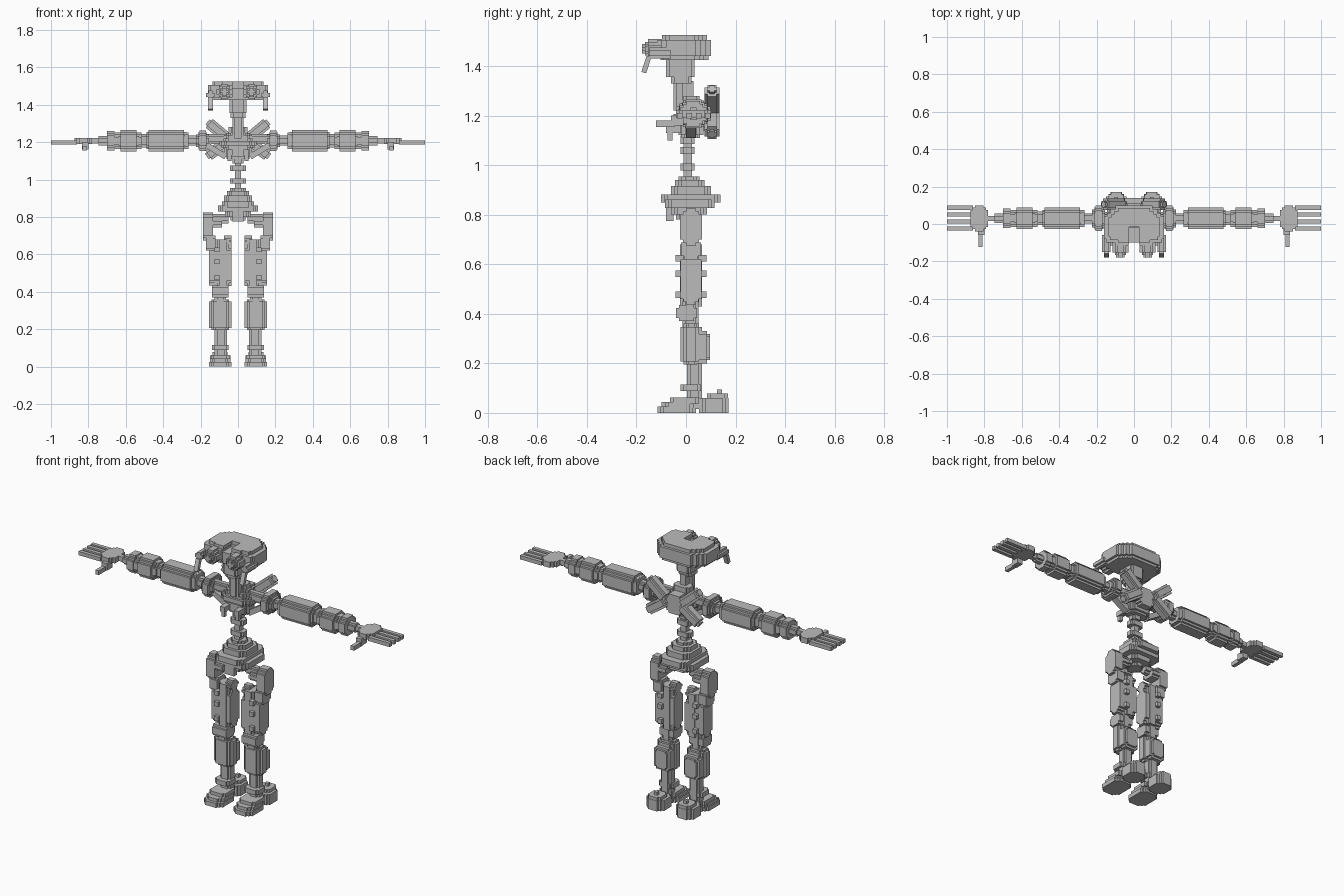
import bpy, bmesh, math
from mathutils import Matrix, Vector

if "Cube" in bpy.data.objects:
    bpy.data.objects.remove(bpy.data.objects["Cube"])

grey = bpy.data.materials.new("plain grey")
grey.diffuse_color = (0.5, 0.5, 0.5, 1)
grey.use_nodes = True
grey.node_tree.nodes["Principled BSDF"].inputs["Base Color"].default_value = grey.diffuse_color
S = 0.0125  # stair-step size


def finish(name, bm, mirror):
    bmesh.ops.recalc_face_normals(bm, faces=bm.faces)
    me = bpy.data.meshes.new(name)
    bm.to_mesh(me)
    bm.free()
    me.materials.append(grey)
    ob = bpy.data.objects.new(name, me)
    bpy.context.collection.objects.link(ob)
    if mirror:
        ob.modifiers.new("mirror", 'MIRROR').use_mirror_merge = False
    return ob


def loft(bm, rings):
    """Skin a list of equally long point rings and cap both ends."""
    vs = [[bm.verts.new(p) for p in r] for r in rings]
    n = len(vs[0])
    for a, b in zip(vs, vs[1:]):
        for i in range(n):
            bm.faces.new((a[i], a[(i + 1) % n], b[(i + 1) % n], b[i]))
    bm.faces.new(vs[0])
    bm.faces.new(vs[-1])


def stepped(a, b, n, s):
    """Rectangle outline with n stair steps at every corner."""
    q = [(a, b - n * s)]
    for k in range(1, n + 1):
        q += [(a - k * s, b - (n - k + 1) * s), (a - k * s, b - (n - k) * s)]
    return (q + [(-x, y) for x, y in reversed(q)] + [(-x, -y) for x, y in q]
            + [(x, -y) for x, y in reversed(q)])


def block(name, x, y, z, axis='z', n=1, s=S, end=0, mirror=False, rot=None):
    """Stepped prism filling the given bounds; end = number of stepped end layers."""
    lo, hi = Vector((x[0], y[0], z[0])), Vector((x[1], y[1], z[1]))
    c, h = (lo + hi) / 2, (hi - lo) / 2
    k = 'xyz'.index(axis)
    u, v = [i for i in range(3) if i != k]
    levels = [(-h[k], end * s)]
    for e in range(end, 0, -1):
        t = -h[k] + (end - e + 1) * s
        levels += [(t, e * s), (t, (e - 1) * s)]
    levels += [(-t, i) for t, i in reversed(levels)]
    rings = []
    for t, inset in levels:
        ring = []
        for a, b in stepped(h[u], h[v], n, s):
            p = Vector((0, 0, 0))
            p[u], p[v], p[k] = a * (1 - inset / h[u]), b * (1 - inset / h[v]), t
            ring.append((rot @ p if rot else p) + c)
        rings.append(ring)
    bm = bmesh.new()
    loft(bm, rings)
    return finish(name, bm, mirror)


# --- head: helmet with a front slot, eyes, jaw rods, neck
half = [(0.03, -0.02), (0.03, -0.115), (0.10, -0.115), (0.10, -0.10), (0.15, -0.10), (0.15, -0.08),
        (0.16, -0.08), (0.16, 0.04), (0.145, 0.04), (0.145, 0.06), (0.125, 0.06), (0.125, 0.08),
        (0.10, 0.08), (0.10, 0.10)]
plan = half + [(-x, y) for x, y in reversed(half)]
bm = bmesh.new()
loft(bm, [[(x * k, y * k, z) for x, y in plan] for z, k in
          ((1.425, .9), (1.44, .9), (1.44, 1), (1.505, 1), (1.505, .85), (1.525, .85))])
finish("helmet", bm, False)
block("face_plate", (-.045, .045), (-.10, 0), (1.425, 1.49), 'y')
block("eye", (.03, .115), (-.165, -.08), (1.43, 1.51), 'y', 2, end=1, mirror=True)
block("eye_lens", (.05, .095), (-.178, -.15), (1.45, 1.49), 'y', 1, mirror=True)
block("cheek", (.125, .17), (-.15, -.06), (1.43, 1.475), 'y', 1, mirror=True)
block("jaw_rod", (.135, .16), (-.17, -.15), (1.372, 1.44), 'z', 0, mirror=True,
      rot=Matrix.Rotation(math.radians(-18), 3, 'X'))
block("skull_base", (-.045, .045), (-.08, .035), (1.355, 1.43), 'z', 1)
block("neck_collar", (-.04, .04), (-.06, .022), (1.33, 1.357), 'z', 1)
block("neck", (-.03, .03), (-.05, 0), (1.22, 1.34), 'z', 1)
block("neck_back", (-.018, .018), (-.01, .03), (1.24, 1.34), 'z', 0)

# --- chest
block("chest_core", (-.075, .075), (-.03, .07), (1.11, 1.25), 'z', 2, end=1)
block("chest_top", (-.05, .05), (-.01, .055), (1.24, 1.28), 'z', 1)
block("chest_band", (-.10, .10), (-.05, .09), (1.17, 1.22), 'z', 3, end=1)
block("collar_bar", (-.17, .17), (0, .05), (1.19, 1.245), 'x', 1)
block("chest_knob", (.03, .06), (-.08, -.02), (1.13, 1.16), 'y', 0, mirror=True)
block("chest_tab", (.035, .055), (-.075, -.055), (1.10, 1.15), 'z', 0, mirror=True)
block("back_plate", (-.06, .06), (.05, .11), (1.14, 1.25), 'y', 2)
block("rib", (.055, .20), (0, .04), (1.145, 1.175), 'x', 0, mirror=True,
      rot=Matrix.Rotation(math.radians(-32), 3, 'Y'))
# back canisters, one pair up and one pair down
for nm, zc, ang in (("upper", 1.262, -40), ("lower", 1.165, 35)):
    block(nm + "_canister", (.035, .18), (.075, .135), (zc - .03, zc + .03), 'x', 1, end=1,
          mirror=True, rot=Matrix.Rotation(math.radians(ang), 3, 'Y'))

# --- arms
Z, Y = 1.208, 0.03


def arm(name, x0, x1, r, n=2, end=0, ry=None):
    block(name, (x0, x1), (Y - (ry or r), Y + (ry or r)), (Z - r, Z + r), 'x', n, end=end, mirror=True)


arm("shoulder", .155, .225, .046, 2, 1, .06)
arm("shoulder_cap", .17, .205, .054, 2, 0, .068)
arm("shoulder_axle", .22, .29, .027, 1)
arm("upper_arm_collar", .265, .285, .045, 1)
arm("upper_arm", .275, .49, .058, 2, 1)
arm("elbow", .485, .52, .036, 1)
arm("forearm", .515, .70, .045, 2)
arm("forearm_shell", .53, .64, .057, 2, 1)
arm("forearm_cuff", .66, .70, .052, 2, 0)
arm("wrist", .69, .745, .025, 1)
arm("wrist_rod", .74, .80, .014, 0)
block("palm", (.78, .875), (-.04, .10), (1.19, 1.222), 'z', 2, end=0, mirror=True)
for i, y in enumerate((-.025, .013, .051, .087)):
    block(f"finger_{i + 1}", (.86, 1.0), (y - .011, y + .011), (1.188, 1.21), 'x', 0, mirror=True)
block("thumb_base", (.80, .835), (-.06, -.01), (1.16, 1.20), 'y', 0, mirror=True)
block("thumb", (.81, .832), (-.122, -.045), (1.155, 1.18), 'y', 0, mirror=True)

# --- spine
block("spine", (-.017, .017), (-.01, .025), (.93, 1.13), 'z', 0)
for i, z in enumerate((1.06, .993)):
    block(f"vertebra_{i + 1}", (-.043, .043), (-.022, .035), (z - .014, z + .014), 'z', 1)
block("waist_ring", (-.03, .03), (-.022, .035), (1.085, 1.12), 'z', 1)

# --- pelvis: stacked stepped layers (half width, front, back, bottom, top)
for i, (w, f, b, z0, z1) in enumerate(((.043, -.03, .055, .925, .955), (.06, -.045, .075, .905, .94),
                                       (.075, -.06, .10, .88, .915), (.085, -.10, .14, .85, .882),
                                       (.107, -.085, .115, .828, .862), (.07, -.06, .085, .80, .835),
                                       (.04, -.04, .05, .78, .805))):
    block(f"pelvis_layer_{i + 1}", (-w, w), (f, b), (z0, z1), 'z', 2)
block("pelvis_front_tab", (-.03, .03), (-.08, -.05), (.775, .85), 'z', 0)

# --- hips
block("hip_axle", (.05, .15), (-.005, .045), (.765, .815), 'x', 1, mirror=True)
block("hip_joint", (.085, .14), (-.025, .065), (.745, .79), 'x', 1, mirror=True)
block("hip_bracket", (.135, .187), (-.025, .065), (.675, .825), 'x', 2, mirror=True)
block("hip_bracket_lower", (.12, .17), (-.02, .06), (.62, .70), 'x', 1, mirror=True)

# --- legs
block("thigh", (.035, .125), (-.025, .065), (.43, .68), 'z', 2, mirror=True)
block("thigh_top", (.035, .075), (-.02, .06), (.64, .70), 'x', 2, mirror=True)
block("thigh_shell", (.035, .155), (-.022, .062), (.435, .645), 'x', 2, mirror=True)
for nm, z in (("upper", .625), ("middle", .562), ("lower", .477)):
    block(nm + "_thigh_bolt", (.10, .125), (-.042, .082), (z - .013, z + .013), 'y', 0, mirror=True)
block("knee", (.05, .14), (-.04, .045), (.37, .435), 'x', 1, mirror=True)
block("knee_core", (.065, .125), (-.015, .05), (.33, .45), 'z', 1, mirror=True)
block("shin", (.035, .155), (-.022, .065), (.195, .36), 'z', 2, end=1, mirror=True)
block("calf", (.045, .145), (.03, .097), (.20, .33), 'y', 1, end=1, mirror=True)
block("ankle", (.06, .125), (.005, .065), (.05, .20), 'z', 1, mirror=True)
block("ankle_ring", (.05, .14), (-.022, .06), (.088, .115), 'z', 1, mirror=True)

# --- feet
block("sole", (.035, .155), (-.115, .04), (0, .025), 'z', 2, mirror=True)
block("toe", (.04, .15), (-.098, .042), (.02, .043), 'z', 2, mirror=True)
block("instep", (.045, .145), (-.065, .05), (.035, .062), 'z', 1, mirror=True)
block("heel", (.04, .15), (.052, .172), (0, .06), 'z', 2, mirror=True)
block("heel_cap", (.055, .135), (.085, .17), (.05, .078), 'z', 1, mirror=True)
block("heel_pin", (.085, .105), (.125, .145), (.07, .095), 'z', 0, mirror=True)
block("foot_link", (.07, .12), (.03, .07), (.015, .06), 'y', 0, mirror=True)
